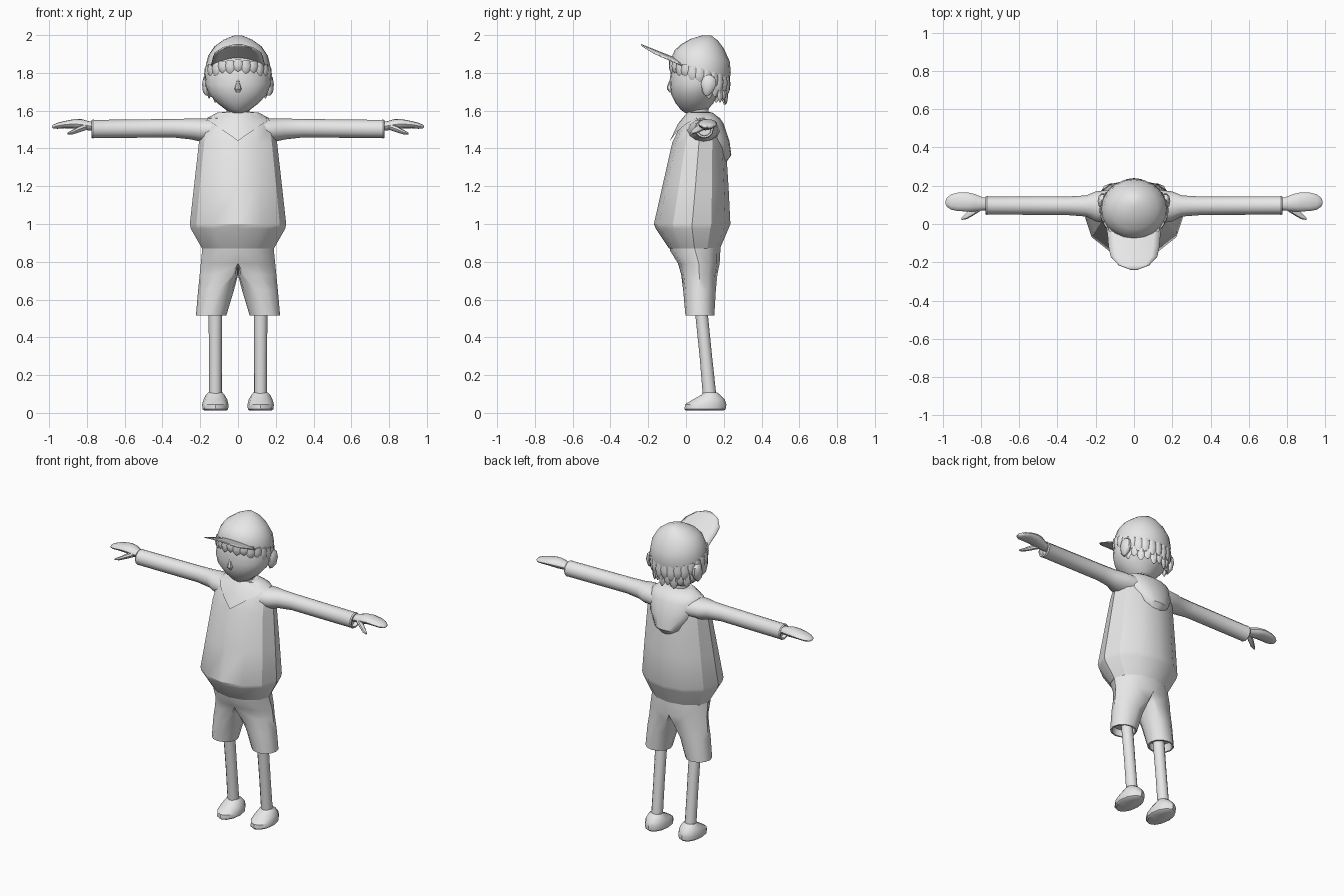
import bpy, bmesh, math
from math import sin, cos, pi, radians

grey = bpy.data.materials.new("plain_grey")
grey.diffuse_color = (0.8, 0.8, 0.8, 1)


def finish(name, bm, mirror=False, angle=40):
    bmesh.ops.recalc_face_normals(bm, faces=bm.faces)
    me = bpy.data.meshes.new(name)
    bm.to_mesh(me)
    bm.free()
    me.materials.append(grey)
    ob = bpy.data.objects.new(name, me)
    bpy.context.collection.objects.link(ob)
    if mirror:
        mod = ob.modifiers.new("mirror", 'MIRROR')
        mod.use_clip = True
    bpy.ops.object.select_all(action='DESELECT')
    ob.select_set(True)
    bpy.context.view_layer.objects.active = ob
    bpy.ops.object.shade_smooth_by_angle(angle=radians(angle))
    return ob


def skin(bm, rings, caps=(True, True)):
    """Join rings of points with quads and close the ends."""
    vs = [[bm.verts.new(p) for p in r] for r in rings]
    n = len(vs[0])
    for a, b in zip(vs, vs[1:]):
        for i in range(n):
            j = (i + 1) % n
            bm.faces.new((a[i], a[j], b[j], b[i]))
    if caps[0]:
        bm.faces.new(vs[0][::-1])
    if caps[1]:
        bm.faces.new(vs[-1])


def turn(n):
    return [2 * pi * i / n for i in range(n)]


def upright(name, rows, n=12, cx=0, mirror=False, angle=40):
    """Loft upward; row = z, half width, front y, back y."""
    bm = bmesh.new()
    skin(bm, [[(cx + w * cos(t), (f + b) / 2 + (b - f) / 2 * sin(t), z) for t in turn(n)]
              for z, w, f, b in rows])
    return finish(name, bm, mirror, angle)


def sideways(name, rows, n=12):
    """Loft along x and mirror; row = x, centre y, centre z, half depth, half height."""
    bm = bmesh.new()
    skin(bm, [[(x, y + ry * cos(t), z + rz * sin(t)) for t in turn(n)]
              for x, y, z, ry, rz in rows])
    return finish(name, bm, True)


# Hooded top: hem band, body, shoulders
upright("hoodie_body", [(0.87, 0.19, -0.09, 0.18), (0.975, 0.25, -0.16, 0.225),
                        (1.0, 0.255, -0.17, 0.235), (1.2, 0.233, -0.125, 0.225),
                        (1.43, 0.207, -0.073, 0.21), (1.51, 0.195, -0.035, 0.195),
                        (1.555, 0.165, -0.01, 0.18), (1.585, 0.10, 0.015, 0.14)], angle=30)

# Folded hood on the back
upright("hood", [(1.325, 0.035, 0.15, 0.212), (1.365, 0.09, 0.12, 0.24),
                 (1.44, 0.135, 0.08, 0.23), (1.53, 0.168, 0.02, 0.20),
                 (1.56, 0.165, 0.0, 0.18), (1.59, 0.11, 0.01, 0.14)], 16)

# Collar with a point at the chest
bm = bmesh.new()
rings = []
for rx, ry, z, dip in ((0.085, 0.055, 1.592, 0.0), (0.115, 0.075, 1.58, 0.05),
                       (0.17, 0.075, 1.558, 0.118)):
    ring = []
    for t in turn(16):
        front = max(0, -sin(t))
        drop = dip * max(0, 1 - abs(cos(t))) if front else 0
        ring.append((rx * cos(t), 0.075 + ry * sin(t) - 0.62 * drop - front * 0.012, z - drop))
    rings.append(ring)
skin(bm, rings, (True, False))
finish("collar", bm, angle=25)

# Sleeves with a recessed opening
sideways("sleeve", [(0.12, 0.09, 1.495, 0.09, 0.062), (0.2, 0.092, 1.498, 0.078, 0.061),
                    (0.25, 0.094, 1.503, 0.055, 0.055), (0.34, 0.095, 1.507, 0.049, 0.049),
                    (0.76, 0.097, 1.503, 0.047, 0.048), (0.768, 0.097, 1.503, 0.05, 0.05),
                    (0.775, 0.097, 1.503, 0.046, 0.046), (0.775, 0.097, 1.503, 0.037, 0.037),
                    (0.75, 0.097, 1.503, 0.035, 0.035)])

# Hands and thumbs
sideways("hand", [(0.74, 0.103, 1.518, 0.032, 0.022), (0.79, 0.105, 1.52, 0.034, 0.024),
                  (0.83, 0.111, 1.527, 0.045, 0.029), (0.87, 0.115, 1.53, 0.05, 0.025),
                  (0.92, 0.116, 1.526, 0.048, 0.019), (0.955, 0.115, 1.52, 0.04, 0.016),
                  (0.978, 0.113, 1.516, 0.023, 0.01), (0.985, 0.112, 1.515, 0.008, 0.004)])
sideways("thumb", [(0.80, 0.09, 1.517, 0.02, 0.018), (0.84, 0.066, 1.502, 0.022, 0.017),
                   (0.875, 0.042, 1.487, 0.017, 0.012), (0.902, 0.027, 1.48, 0.006, 0.005)], 8)

# Shorts: half a pelvis that changes into one leg, then mirrored
bm = bmesh.new()
rings = []
for z, xin, xout, f, b, k in ((0.93, 0, 0.185, -0.085, 0.18, 0), (0.86, 0, 0.19, -0.085, 0.182, 0),
                              (0.79, 0, 0.197, -0.042, 0.178, 0), (0.73, 0, 0.203, -0.025, 0.166, 0.3),
                              (0.65, 0.025, 0.211, -0.015, 0.158, 0.85),
                              (0.515, 0.062, 0.223, -0.003, 0.15, 1),
                              (0.515, 0.072, 0.213, 0.007, 0.14, 1),
                              (0.56, 0.072, 0.2, 0.007, 0.14, 1)):
    ring = []
    for t in turn(12):
        leg = (xin + xout) / 2 + (xout - xin) / 2 * cos(t)
        pelvis = xout * max(0, cos(t))
        x = pelvis + k * (leg - pelvis)
        ring.append((0 if x < 1e-5 else x, (f + b) / 2 + (b - f) / 2 * sin(t), z))
    rings.append(ring)
skin(bm, rings)
hidden = [f for f in bm.faces if all(abs(v.co.x) < 1e-4 for v in f.verts)]
bmesh.ops.delete(bm, geom=hidden, context='FACES')
finish("shorts", bm, True)

# Legs and shoes
upright("leg", [(0.08, 0.034, 0.09, 0.162), (0.3, 0.034, 0.072, 0.138), (0.58, 0.036, 0.043, 0.11)],
        12, 0.12, True)
upright("shoe", [(0.012, 0.058, 0.0, 0.2), (0.02, 0.068, -0.008, 0.21), (0.045, 0.07, -0.005, 0.214),
                 (0.07, 0.063, 0.035, 0.205), (0.095, 0.05, 0.08, 0.182), (0.108, 0.038, 0.092, 0.165)],
        12, 0.12, True)

# Neck, head, nose, ears
upright("neck", [(1.54, 0.06, 0.01, 0.12), (1.66, 0.06, 0.01, 0.12)])
upright("head", [(1.588, 0.03, -0.005, 0.09), (1.605, 0.065, -0.028, 0.115), (1.64, 0.11, -0.055, 0.145),
                 (1.69, 0.155, -0.08, 0.175), (1.74, 0.172, -0.086, 0.2), (1.79, 0.172, -0.083, 0.215),
                 (1.85, 0.16, -0.075, 0.215), (1.9, 0.12, -0.03, 0.18)], 20)
upright("nose", [(1.695, 0.008, -0.086, -0.07), (1.715, 0.019, -0.102, -0.06),
                 (1.73, 0.015, -0.1, -0.06), (1.765, 0.006, -0.086, -0.07)], 8)
upright("ear", [(1.68, 0.008, 0.1, 0.12), (1.70, 0.022, 0.085, 0.145), (1.74, 0.026, 0.078, 0.162),
                (1.775, 0.02, 0.085, 0.155), (1.79, 0.008, 0.1, 0.13)], 10, 0.164, True)

# Hair: rounded locks hanging below the cap rim, a second row at the nape
bm = bmesh.new()


def lock(a, rx, ry, top, length, w):
    px, py = rx * sin(a), 0.072 - ry * cos(a)
    rows = []
    for f, s in ((0, 0.7), (0.45, 1.0), (0.8, 0.75), (1, 0.15)):
        rows.append([(px + s * (w * cos(t) * cos(a) + 0.013 * sin(t) * sin(a)),
                      py + s * (w * cos(t) * sin(a) - 0.013 * sin(t) * cos(a)),
                      top - f * length) for t in turn(6)])
    skin(bm, rows)


count = 24
for i in range(count):
    a = 2 * pi * i / count
    back = (1 - cos(a)) / 2
    top = 1.87 - 0.09 * back
    lock(a, 0.168, 0.152, top, 0.062 + 0.025 * back + 0.01 * (i % 2), 0.028)
    if back > 0.5:
        lock(a + 0.1, 0.155, 0.14, top - 0.045, 0.085 + 0.02 * (i % 2), 0.026)
finish("hair", bm)

# Cap crown: tilted rings, row = front y, front z, back y, back z, half width
bm = bmesh.new()
rings = []
for fy, fz, by, bz, w in ((-0.078, 1.865, 0.232, 1.77, 0.172), (-0.075, 1.885, 0.237, 1.80, 0.17),
                          (-0.06, 1.92, 0.232, 1.86, 0.158), (-0.028, 1.95, 0.2, 1.93, 0.125),
                          (0.025, 1.98, 0.168, 1.972, 0.075), (0.085, 1.998, 0.135, 1.997, 0.022)):
    rings.append([(w * cos(t), (fy + by) / 2 + (by - fy) / 2 * sin(t),
                   (fz + bz) / 2 + (bz - fz) / 2 * sin(t)) for t in turn(20)])
skin(bm, rings)
finish("cap_crown", bm)

# Cap brim: thin curved sheet
bm = bmesh.new()
grid = []
for y, w in ((0.0, 0.145), (-0.06, 0.137), (-0.12, 0.132), (-0.17, 0.122), (-0.215, 0.08), (-0.238, 0.02)):
    grid.append([bm.verts.new((w * u / 4, y, 1.949 - 0.4 * (y + 0.238) - 1.1 * (w * u / 4) ** 2))
                 for u in range(-4, 5)])
for a, b in zip(grid, grid[1:]):
    for i in range(8):
        bm.faces.new((a[i], a[i + 1], b[i + 1], b[i]))
brim = finish("cap_brim", bm)
thick = brim.modifiers.new("thickness", 'SOLIDIFY')
thick.thickness = 0.007
thick.offset = 0
